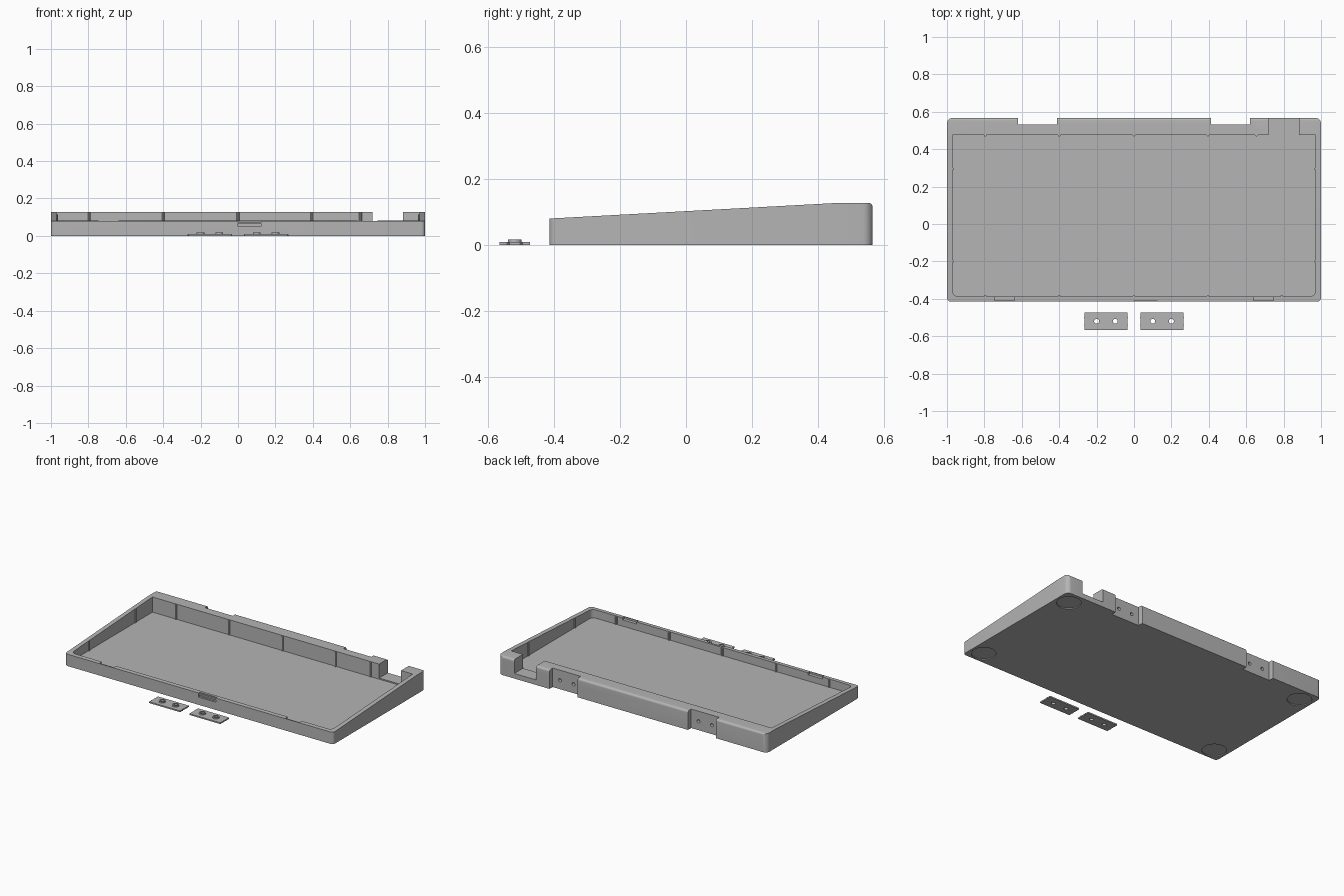
import bpy, bmesh, math
from mathutils import Vector

if "Cube" in bpy.data.objects:
    bpy.data.objects.remove(bpy.data.objects["Cube"])

grey = bpy.data.materials.new("plain grey")
grey.diffuse_color = (0.46, 0.46, 0.46, 1)
grey.use_nodes = True
grey.node_tree.nodes["Principled BSDF"].inputs["Base Color"].default_value = grey.diffuse_color


def prism(name, outline, lo, hi, axis="z"):
    """Extrude a 2D outline: (x, y) along z, or (y, z) along x."""
    bm = bmesh.new()
    place = (lambda a, b: (a, b, lo)) if axis == "z" else (lambda a, b: (lo, a, b))
    face = bm.faces.new([bm.verts.new(place(a, b)) for a, b in outline])
    ext = bmesh.ops.extrude_face_region(bm, geom=[face])
    move = Vector((0, 0, hi - lo)) if axis == "z" else Vector((hi - lo, 0, 0))
    bmesh.ops.translate(bm, vec=move,
                        verts=[g for g in ext["geom"] if isinstance(g, bmesh.types.BMVert)])
    bmesh.ops.recalc_face_normals(bm, faces=bm.faces)
    mesh = bpy.data.meshes.new(name)
    bm.to_mesh(mesh)
    bm.free()
    ob = bpy.data.objects.new(name, mesh)
    bpy.context.collection.objects.link(ob)
    mesh.materials.append(grey)
    return ob


def arc(cx, cy, r, start, end, steps=6):
    return [(cx + r * math.cos(math.radians(start + (end - start) * i / steps)),
             cy + r * math.sin(math.radians(start + (end - start) * i / steps)))
            for i in range(steps + 1)]


def rounded(x, y0, y1, front_r, back_r):
    """Outline symmetric in x with separate front and back corner radii."""
    f, b = front_r, back_r
    back = (arc(x - b, y1 - b, b, 0, 90) + arc(-x + b, y1 - b, b, 90, 180)
            if b else [(x, y1), (-x, y1)])
    return back + arc(-x + f, y0 + f, f, 180, 270) + arc(x - f, y0 + f, f, 270, 360)


def box(name, x0, x1, y0, y1, z0, z1):
    return prism(name, [(x0, y0), (x1, y0), (x1, y1), (x0, y1)], z0, z1)


def circle(x, y, r, n=24):
    return arc(x, y, r, 0, 360 - 360 / n, n - 1)


def boolean(ob, tool, op="DIFFERENCE"):
    mod = ob.modifiers.new("shape", "BOOLEAN")
    mod.operation, mod.object, mod.solver = op, tool, "EXACT"
    bpy.context.view_layer.objects.active = ob
    bpy.ops.object.modifier_apply(modifier=mod.name)
    bpy.data.objects.remove(tool)


FRONT, BACK, FLOOR = -0.415, 0.567, 0.026


def rim(y):
    return min(0.128, 0.08 + 0.048 * (y - FRONT) / 0.885)


# Tray: rounded slab trimmed to a wedge with a soft back edge
tray = prism("tray", rounded(1.0, FRONT, BACK, 0.02, 0.03), 0, 0.2)
wedge = ([(-0.6, 0), (BACK, 0)] + arc(BACK - 0.014, 0.114, 0.014, 0, 90)
         + [(0.47, 0.128), (-0.6, rim(-0.6))])
boolean(tray, prism("wedge", wedge, -1.2, 1.2, "x"), "INTERSECT")

# Main hollow
boolean(tray, prism("hollow", rounded(0.97, -0.387, 0.475, 0.03, 0), FLOOR, 0.3))

# Cable opening at the back right
boolean(tray, box("opening", 0.72, 0.883, 0.46, 0.7, 0.034, 0.3))

# Back bracket recesses with flared sides, each with two screw holes
for s in (-1, 1):
    c = s * 0.516
    recess = [(c - 0.104, 0.533), (c + 0.104, 0.533), (c + 0.104, 0.56),
              (c + 0.112, 0.6), (c - 0.112, 0.6), (c - 0.104, 0.56)]
    boolean(tray, prism("recess", recess, -0.1, 0.3))
    for dx in (-0.05, 0.05):
        hole = prism("screw_hole", circle(0, 0, 0.011, 16), 0, 0.06)
        hole.rotation_euler = (math.pi / 2, 0, 0)
        hole.location = (c + dx, 0.555, 0.06)
        bpy.context.view_layer.update()
        boolean(tray, hole)

# Shallow slots in the front rim, and a thumb notch in the front face
for s in (-1, 1):
    boolean(tray, box("slot", s * 0.692 - 0.053, s * 0.692 + 0.053,
                      -0.409, -0.38, 0.068, 0.2))
boolean(tray, box("thumb_notch", -0.003, 0.125, -0.5, -0.403, 0.052, 0.2))

# Round foot recesses underneath
for sx in (-1, 1):
    for y in (FRONT + 0.085, BACK - 0.095):
        boolean(tray, prism("foot_recess", circle(sx * 0.91, y, 0.075, 32), -0.1, 0.006))

# Lip inside the thumb notch
box("thumb_lip", -0.003, 0.125, -0.413, -0.398, 0.064, 0.075)

# Thin ribs around the inner walls
spots = [(x, -0.387) for x in (-0.795, -0.4, 0, 0.395, 0.79)]
spots += [(x, 0.475) for x in (-0.795, -0.4, 0, 0.395, 0.655)]
spots += [(s * 0.97, y) for s in (-1, 1) for y in (-0.2, 0.295)]
for x, y in spots:
    prism("rib", circle(x, y, 0.007, 10), FLOOR - 0.005, rim(y) - 0.004)

# Loose bracket plates with raised bosses, through holes and end nubs
for s in (-1, 1):
    c = s * 0.15
    plate = box("bracket_plate", c - 0.115, c + 0.115, -0.567, -0.474, 0, 0.009)
    for dx in (-0.05, 0.05):
        boolean(plate, prism("boss", circle(c + dx, -0.52, 0.021), 0.004, 0.017), "UNION")
    for dx in (-0.05, 0.05):
        boolean(plate, prism("hole", circle(c + dx, -0.52, 0.013), -0.1, 0.1))
    for e in (-1, 1):
        for y in (-0.54, -0.5):
            prism("end_nub", circle(c + e * 0.115, y, 0.004, 10), 0.001, 0.008)

# Smooth the round surfaces, keep hard edges
bpy.ops.object.select_all(action="DESELECT")
for ob in bpy.context.scene.objects:
    ob.select_set(True)
    bpy.context.view_layer.objects.active = ob
bpy.ops.object.shade_smooth_by_angle(angle=math.radians(30))
